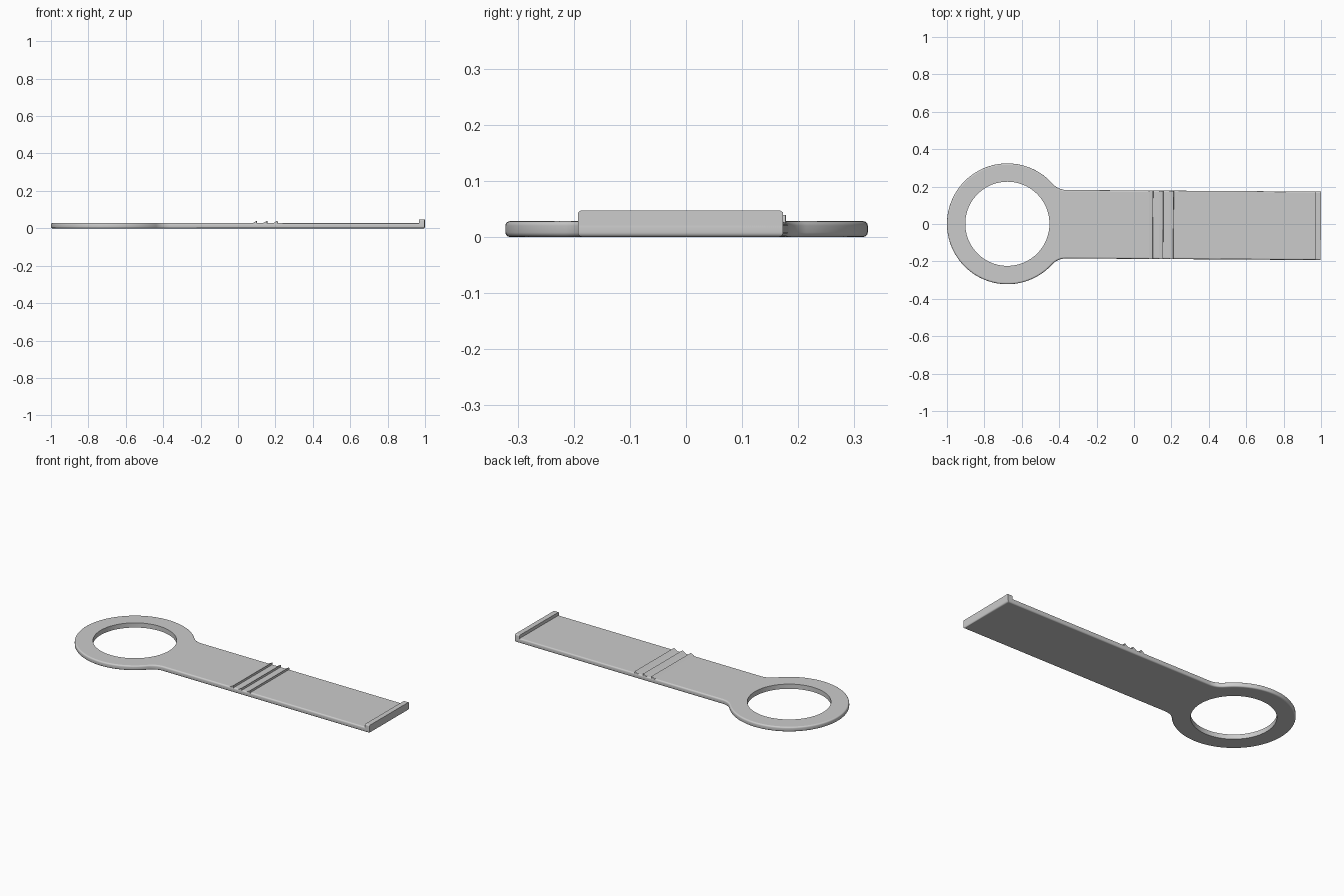
import bpy
import bmesh
from math import sin, cos, pi, sqrt, atan2

cube = bpy.data.objects.get("Cube")
if cube:
    bpy.data.objects.remove(cube, do_unlink=True)

# Dimensions, measured from the ring centre
RING_R, HOLE_R = 0.323, 0.225
HALF_W, LENGTH, THICK = 0.183, 1.676, 0.028
FILLET, ROUND = 0.10, 0.008

grey = bpy.data.materials.new("light_grey")
grey.use_nodes = True
grey.diffuse_color = (0.6, 0.6, 0.6, 1)
grey.node_tree.nodes["Principled BSDF"].inputs["Base Color"].default_value = (0.6, 0.6, 0.6, 1)


def finish(bm, name):
    """Fix normals, keep hard edges sharp and place the part."""
    bmesh.ops.recalc_face_normals(bm, faces=bm.faces)
    for e in bm.edges:
        e.smooth = e.calc_face_angle(0) < 0.6
    for f in bm.faces:
        f.smooth = abs(f.normal.z) < 0.999
    mesh = bpy.data.meshes.new(name)
    bm.to_mesh(mesh)
    bm.free()
    mesh.materials.append(grey)
    ob = bpy.data.objects.new(name, mesh)
    ob.location = (-0.677, 0.001, 0)
    ob.rotation_euler.z = -0.0065
    bpy.context.collection.objects.link(ob)


def outline(d):
    """Ring and handle contour, moved inwards by d."""
    cx = sqrt((RING_R + FILLET) ** 2 - (HALF_W + FILLET) ** 2)
    cy = HALF_W + FILLET
    a = atan2(cy, cx)
    half = [(LENGTH - d, HALF_W - d)]
    for i in range(16):
        t = 1.5 * pi + (a - pi / 2) * i / 16
        half.append((cx + (FILLET + d) * cos(t), cy + (FILLET + d) * sin(t)))
    for i in range(49):
        t = a + (pi - a) * i / 48
        half.append(((RING_R - d) * cos(t), (RING_R - d) * sin(t)))
    return half + [(x, -y) for x, y in reversed(half[:-1])]


def add_loop(bm, points, z):
    return [bm.verts.new((x, y, z)) for x, y in points]


def bridge(bm, a, b):
    for i in range(len(a)):
        j = (i + 1) % len(a)
        bm.faces.new((a[i], a[j], b[j], b[i]))


# Flat body: ring and handle with rounded outer edges
bm = bmesh.new()
quarter = [i * pi / 8 for i in range(5)]
profile = [(ROUND * (1 - sin(t)), ROUND * (1 - cos(t))) for t in quarter]
profile += [(d, THICK - z) for d, z in reversed(profile)]
loops = [add_loop(bm, outline(d), z) for d, z in profile]
for lower, upper in zip(loops, loops[1:]):
    bridge(bm, lower, upper)
circle = [(HOLE_R * cos(i * pi / 48), HOLE_R * sin(i * pi / 48)) for i in range(96)]
holes = [add_loop(bm, circle, z) for z in (0, THICK)]
bridge(bm, holes[0], holes[1])
for outer, hole in ((loops[0], holes[0]), (loops[-1], holes[1])):
    rim = [bm.edges.get((lp[i - 1], lp[i])) for lp in (outer, hole) for i in range(len(lp))]
    bmesh.ops.triangle_fill(bm, use_beauty=True, edges=rim, normal=(0, 0, 1))
finish(bm, "ring_and_handle")


def prism(name, section, half_width, round_top=0):
    """Bar across the handle from an x-z section."""
    bm = bmesh.new()
    sides = [[bm.verts.new((x, y, z)) for x, z in section] for y in (-half_width, half_width)]
    bridge(bm, sides[0], sides[1])
    for s in sides:
        bm.faces.new(s)
    if round_top:
        top = max(z for x, z in section)
        corners = [e for e in bm.edges
                   if all(v.co.z > top - 1e-5 for v in e.verts)
                   and abs(e.verts[0].co.y - e.verts[1].co.y) < 1e-5]
        bmesh.ops.bevel(bm, geom=corners, offset=round_top, segments=4,
                        profile=0.5, affect='EDGES')
    finish(bm, name)


# Raised lip across the far end
prism("end_lip", [(LENGTH - 0.03, 0.012), (LENGTH, 0.012),
                  (LENGTH, 0.047), (LENGTH - 0.03, 0.047)], HALF_W, 0.007)

# Three saw-tooth grip ridges
for i in range(3):
    x = 0.757 + 0.055 * i
    prism(f"grip_ridge_{i + 1}", [(x, 0.014), (x + 0.022, 0.014), (x + 0.022, THICK),
                                  (x + 0.02, 0.039), (x, THICK)], HALF_W - 0.001)
